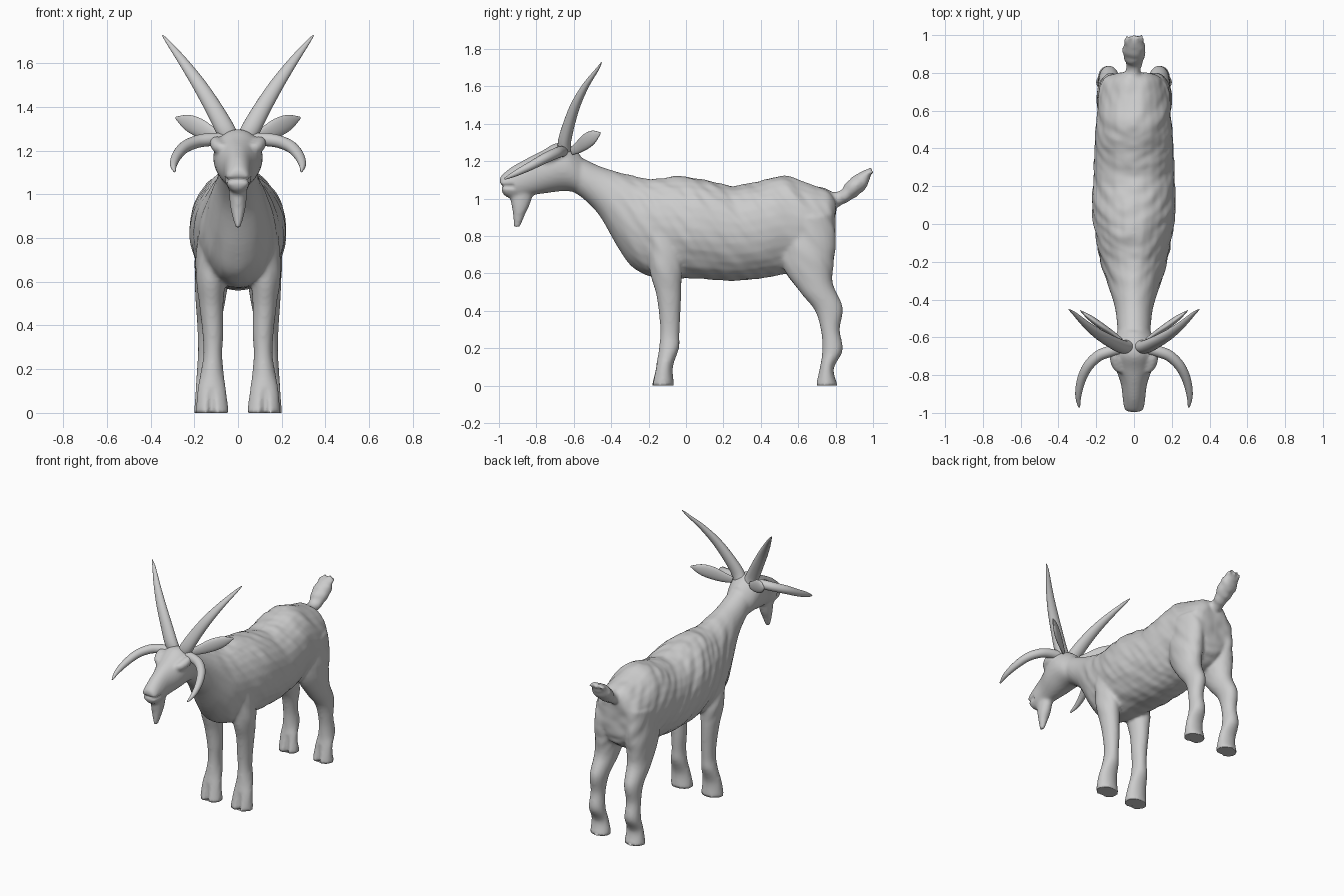
import bpy, bmesh, math
from mathutils import Vector, noise


def spline(rows, steps=5):
    """Catmull-Rom through rows of numbers."""
    out = []
    for i in range(len(rows) - 1):
        p = [rows[max(i - 1, 0)], rows[i], rows[i + 1], rows[min(i + 2, len(rows) - 1)]]
        for k in range(steps):
            t = k / steps
            out.append([0.5 * (2 * b + (c - a) * t + (2 * a - 5 * b + 4 * c - d) * t * t
                               + (3 * b - a - 3 * c + d) * t ** 3) for a, b, c, d in zip(*p)])
    return out + [list(rows[-1])]


def skin(name, rings, n=28):
    """Skin elliptical rings given as (centre, axis a, axis b)."""
    bm = bmesh.new()
    loops = []
    for c, a, b in rings:
        loops.append([bm.verts.new(c + a * math.cos(2 * math.pi * i / n) + b * math.sin(2 * math.pi * i / n))
                      for i in range(n)])
    for u, v in zip(loops, loops[1:]):
        for i in range(n):
            bm.faces.new((u[i], u[(i + 1) % n], v[(i + 1) % n], v[i]))
    bm.faces.new(loops[0])
    bm.faces.new(loops[-1])
    bmesh.ops.recalc_face_normals(bm, faces=bm.faces)
    me = bpy.data.meshes.new(name)
    bm.to_mesh(me)
    bm.free()
    ob = bpy.data.objects.new(name, me)
    bpy.context.collection.objects.link(ob)
    for f in me.polygons:
        f.use_smooth = True
    return ob


def profile(name, rows, s=1):
    """Loft from side-view edge pairs: y1, z1, y2, z2, half width, centre x."""
    rings = []
    for y1, z1, y2, z2, w, x in spline(rows):
        p, q = Vector((s * x, y1, z1)), Vector((s * x, y2, z2))
        rings.append(((p + q) / 2, (p - q) / 2, Vector((w, 0, 0))))
    return skin(name, rings)


def tube(name, rows, s=1, flat=1.0, ref=(0, 0, 1)):
    """Tapered tube along x, y, z, radius; flat squashes the second axis."""
    pts = spline(rows, 7)
    rings = []
    for i, p in enumerate(pts):
        a, b = pts[max(i - 1, 0)], pts[min(i + 1, len(pts) - 1)]
        t = Vector((s * (b[0] - a[0]), b[1] - a[1], b[2] - a[2])).normalized()
        side = t.cross(Vector(ref)).normalized()
        rings.append((Vector((s * p[0], p[1], p[2])), side.cross(t) * p[3], side * p[3] * flat))
    return skin(name, rings, 20)


# Neck and trunk
parts = [profile("body", [
    (-.66, 1.28, -.63, 1.05, .08, 0), (-.56, 1.22, -.55, 1.0, .088, 0),
    (-.44, 1.165, -.46, .905, .10, 0), (-.30, 1.125, -.36, .73, .135, 0),
    (-.19, 1.105, -.27, .62, .17, 0), (-.05, 1.12, -.14, .575, .197, 0),
    (.08, 1.105, .06, .572, .222, 0), (.25, 1.07, .25, .56, .215, 0),
    (.40, 1.095, .42, .575, .21, 0), (.52, 1.122, .55, .60, .20, 0),
    (.66, 1.08, .67, .60, .19, 0), (.76, 1.045, .76, .65, .165, 0),
    (.80, 1.0, .795, .72, .11, 0)])]

# Head
parts.append(profile("head", [
    (-.997, 1.10, -.99, 1.06, .03, 0), (-.985, 1.125, -.97, 1.015, .052, 0),
    (-.93, 1.17, -.91, 1.0, .06, 0), (-.85, 1.215, -.84, 1.015, .07, 0),
    (-.77, 1.255, -.74, 1.03, .10, 0), (-.70, 1.295, -.65, 1.04, .113, 0),
    (-.64, 1.29, -.58, 1.03, .105, 0), (-.57, 1.24, -.50, 1.0, .07, 0)]))

# Beard
parts.append(profile("beard", [
    (-.95, 1.04, -.81, 1.04, .042, 0), (-.932, .96, -.838, .96, .038, 0),
    (-.924, .90, -.862, .91, .028, 0), (-.92, .845, -.885, .85, .012, 0)]))

# Tail with ragged tufts
parts.append(profile("tail", [
    (.74, 1.04, .76, .94, .04, 0), (.82, 1.04, .835, .965, .04, 0),
    (.86, 1.09, .91, 1.01, .058, 0), (.92, 1.137, .965, 1.06, .06, 0),
    (.965, 1.152, .985, 1.11, .045, 0)]))
for i in range(5):
    x = (i - 2) * .018
    parts.append(tube("tuft", [(x, .93, 1.09, .02), (x, .965, 1.13, .017),
                               (x * 1.2, 1.0 - .008 * (i % 2), 1.145 + .02 * (i % 2), .005)]))

for s in (1, -1):
    # Front legs
    parts.append(profile("front_leg", [
        (-.22, .85, -.01, .85, .07, .12), (-.20, .64, -.02, .66, .07, .125),
        (-.16, .49, -.025, .50, .055, .122), (-.142, .36, -.03, .38, .048, .115),
        (-.138, .27, -.035, .27, .043, .115), (-.147, .18, -.037, .20, .052, .118),
        (-.162, .10, -.07, .10, .066, .12), (-.187, 0, -.063, 0, .076, .117)], s))
    # Hind legs
    parts.append(profile("hind_leg", [
        (.52, .88, .79, .92, .08, .11), (.51, .66, .80, .74, .083, .117),
        (.61, .50, .783, .56, .07, .125), (.69, .40, .838, .42, .055, .132),
        (.724, .28, .822, .30, .046, .137), (.728, .18, .838, .19, .052, .137),
        (.718, .11, .79, .09, .06, .135), (.69, 0, .812, 0, .07, .132)], s))
    # Eyes and brows
    parts.append(tube("brow", [(.06, -.78, 1.215, .015), (.085, -.755, 1.215, .028), (.10, -.70, 1.235, .03),
                               (.09, -.65, 1.25, .015)], s))
    # Upper horns
    tube("upper_horn", [(.03, -.645, 1.24, .042), (.06, -.65, 1.30, .044), (.115, -.625, 1.40, .039),
                        (.18, -.588, 1.505, .032), (.25, -.535, 1.605, .022),
                        (.315, -.475, 1.69, .011), (.345, -.452, 1.727, .003)], s, .8, (1, 0, 0))
    # Lower curling horns
    tube("lower_horn", [(.07, -.66, 1.25, .03), (.13, -.675, 1.25, .03), (.19, -.70, 1.24, .029),
                        (.245, -.755, 1.215, .027), (.28, -.83, 1.175, .023),
                        (.295, -.91, 1.135, .016), (.29, -.97, 1.105, .005)], s)
    # Ears
    tube("ear", [(.07, -.61, 1.255, .022), (.12, -.575, 1.275, .034), (.18, -.535, 1.305, .043),
                 (.235, -.495, 1.33, .035), (.285, -.458, 1.35, .005)], s, .4)

# Fuse the fleshy parts into one skin
bpy.ops.object.select_all(action='DESELECT')
for p in parts:
    p.select_set(True)
body = parts[0]
bpy.context.view_layer.objects.active = body
bpy.ops.object.join()
rm = body.modifiers.new("fuse", 'REMESH')
rm.mode, rm.voxel_size = 'VOXEL', .01
sm = body.modifiers.new("soften", 'SMOOTH')
sm.factor, sm.iterations = .5, 6
for m in ("fuse", "soften"):
    bpy.ops.object.modifier_apply(modifier=m)

# Fur streaks, mouth line and cloven hooves
bm = bmesh.new()
bm.from_mesh(body.data)
bm.normal_update()
for v in bm.verts:
    x, y, z = v.co
    n = v.normal.copy()
    if z > .5 and y > -.45:
        along, across = y * .6 - z * .8, y * .8 + z * .6
        fade = min(1, (z - .5) * 6, (y + .45) * 5)
        v.co += n * .008 * fade * noise.noise(Vector((x * 14, along * 4, across * 22)))
    if y < -.92 and z > 1.03:
        v.co -= n * .012 * math.exp(-((z - 1.065) / .01) ** 2)
    if z < .12 and n.y < -.2:
        v.co.y += .03 * (1 - z / .12) * math.exp(-((abs(x) - .122) / .016) ** 2)
    v.co.z = max(v.co.z, 0)
    if z < .008:
        v.co.z = 0
bm.to_mesh(body.data)
bm.free()
for f in body.data.polygons:
    f.use_smooth = True
